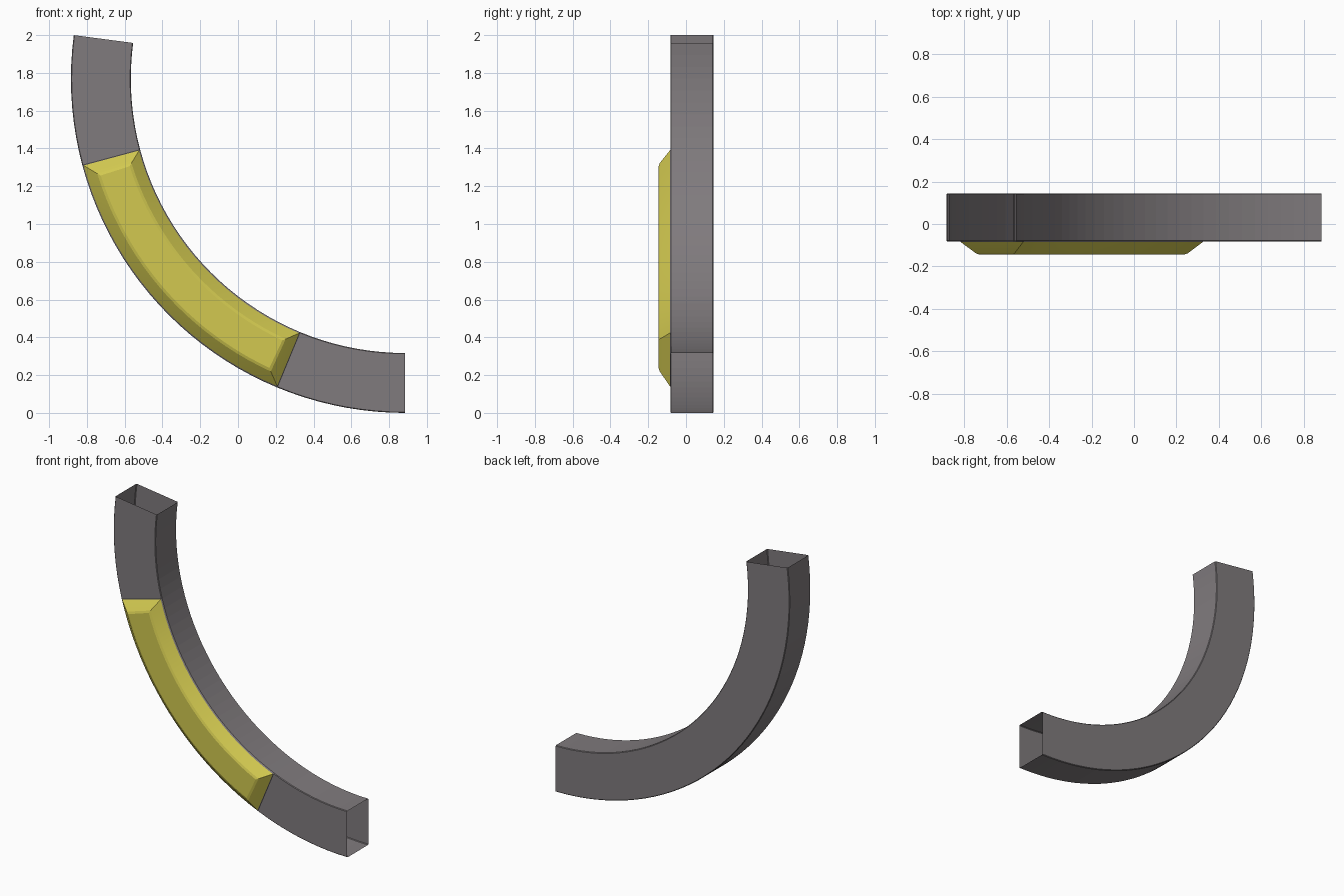
import bpy, bmesh, math

if "Cube" in bpy.data.objects:
    bpy.data.objects.remove(bpy.data.objects["Cube"])

# Shared arc dimensions
R_OUT, R_IN = 1.769, 1.452
CX, CZ = R_OUT / 2, R_OUT
Y_FRONT, Y_BACK = -0.083, 0.145
BEV = 0.004
SEGS, A0, STEP = 39, 172.5, 2.5
CAP_FIRST, CAP_LAST = 9, 30


def make_material(name, rgb):
    m = bpy.data.materials.new(name)
    m.diffuse_color = (*rgb, 1)
    m.use_nodes = True
    m.node_tree.nodes["Principled BSDF"].inputs["Base Color"].default_value = m.diffuse_color
    return m


grey = make_material("dark_grey", (0.216, 0.198, 0.207))
yellow = make_material("yellow", (0.645, 0.584, 0.080))


def arc_point(r, angle, y):
    return (CX + r * math.cos(angle), y, CZ + r * math.sin(angle))


def finish(bm, name, materials):
    bmesh.ops.recalc_face_normals(bm, faces=bm.faces[:])
    mesh = bpy.data.meshes.new(name)
    bm.to_mesh(mesh)
    bm.free()
    for m in materials:
        mesh.materials.append(m)
    obj = bpy.data.objects.new(name, mesh)
    bpy.context.collection.objects.link(obj)
    return obj


# Curved open-ended tube with chamfered corners; the front is open behind the cap
section = [
    (R_IN + BEV, Y_FRONT), (R_OUT - BEV, Y_FRONT),
    (R_OUT, Y_FRONT + BEV), (R_OUT, Y_BACK - BEV),
    (R_OUT - BEV, Y_BACK), (R_IN + BEV, Y_BACK),
    (R_IN, Y_BACK - BEV), (R_IN, Y_FRONT + BEV),
]
bm = bmesh.new()
rings = []
for i in range(SEGS + 1):
    a = math.radians(A0 + i * STEP)
    rings.append([bm.verts.new(arc_point(r, a, y)) for r, y in section])
for i in range(SEGS):
    for j in range(len(section)):
        if j == 0 and CAP_FIRST <= i < CAP_LAST:
            continue
        k = (j + 1) % len(section)
        bm.faces.new((rings[i][j], rings[i][k], rings[i + 1][k], rings[i + 1][j]))
finish(bm, "curved_tube", (grey,))

# Raised front cap: nested outlines stepping inward and forward
profile = [(0.0, -0.083), (0.003, -0.086), (0.060, -0.139), (0.074, -0.145)]
n = CAP_LAST - CAP_FIRST
bm = bmesh.new()
loops = []
for inset, y in profile:
    da = inset / ((R_OUT + R_IN) / 2)
    start = math.radians(A0 + CAP_FIRST * STEP) + da
    end = math.radians(A0 + CAP_LAST * STEP) - da
    angles = [start + (end - start) * i / n for i in range(n + 1)]
    outline = [arc_point(R_OUT - BEV - inset, a, y) for a in angles]
    outline += [arc_point(R_IN + BEV + inset, a, y) for a in reversed(angles)]
    loops.append([bm.verts.new(p) for p in outline])
count = len(loops[0])
for level, (low, high) in enumerate(zip(loops, loops[1:])):
    for i in range(count):
        k = (i + 1) % count
        face = bm.faces.new((low[i], low[k], high[k], high[i]))
        face.material_index = 0 if level == 0 else 1
top = loops[-1]
for i in range(n):
    face = bm.faces.new((top[i], top[i + 1], top[count - 2 - i], top[count - 1 - i]))
    face.material_index = 1
cap = finish(bm, "front_cap", (grey, yellow))
bpy.context.view_layer.objects.active = cap
cap.select_set(True)
bpy.ops.object.shade_smooth_by_angle(angle=math.radians(15))
